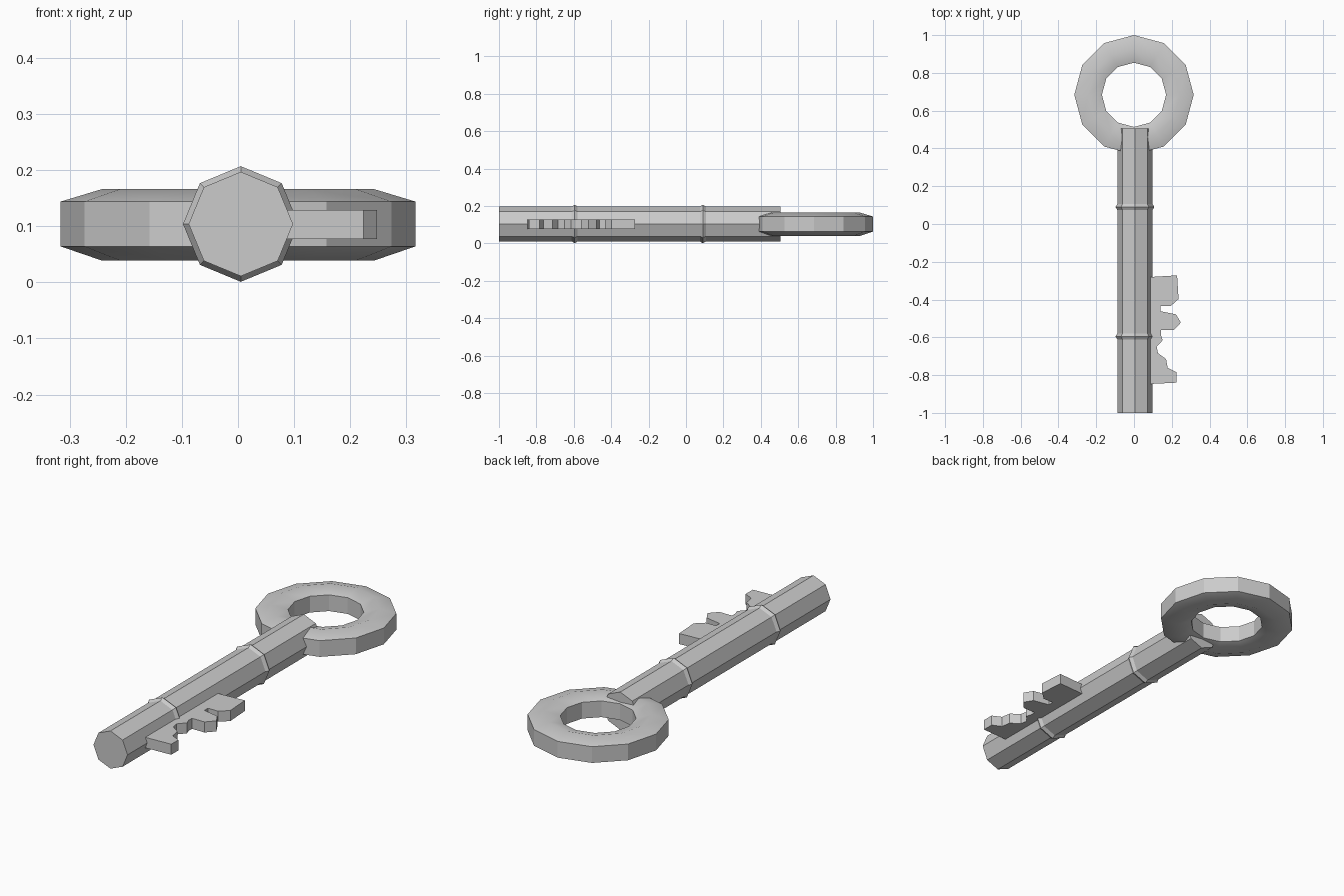
import bpy, bmesh, math
from mathutils import Vector

if "Cube" in bpy.data.objects:
    bpy.data.objects.remove(bpy.data.objects["Cube"])

CX, CZ = 0.005, 0.104      # shaft axis


def finish(name, bm):
    bmesh.ops.recalc_face_normals(bm, faces=bm.faces)
    mesh = bpy.data.meshes.new(name)
    bm.to_mesh(mesh)
    bm.free()
    obj = bpy.data.objects.new(name, mesh)
    bpy.context.collection.objects.link(obj)
    return obj


def loft(bm, rings, closed=False):
    """Bridge successive vertex rings with quads."""
    loops = [[bm.verts.new(p) for p in ring] for ring in rings]
    pairs = list(zip(loops, loops[1:] + loops[:1]))
    for a, b in pairs if closed else pairs[:-1]:
        for i in range(len(a)):
            j = (i + 1) % len(a)
            bm.faces.new((a[i], a[j], b[j], b[i]))
    return loops


def octagon(y, r):
    return [Vector((CX + r * math.cos(i * math.pi / 4), y,
                    CZ + r * math.sin(i * math.pi / 4))) for i in range(8)]


# Octagonal shaft with two slim raised collars
R, COLLAR = 0.093, 0.103
stations = [(-1.0, R)]
for y in (-0.595, 0.09):
    stations += [(y - 0.016, R), (y, COLLAR), (y + 0.016, R)]
stations.append((0.505, R))
bm = bmesh.new()
loops = loft(bm, [octagon(y, r) for y, r in stations])
bm.faces.new(loops[0])
bm.faces.new(loops[-1])
finish("shaft", bm)

# Twelve-sided bow ring with a six-sided cross-section
section = [(0.316, -0.04), (0.316, 0.04), (0.243, 0.062),
           (0.17, 0.04), (0.17, -0.04), (0.243, -0.065)]
bm = bmesh.new()
loft(bm, [[Vector((r * math.sin(i * math.pi / 6),
                   0.684 + r * math.cos(i * math.pi / 6), CZ + z))
           for i in range(12)] for r, z in section], closed=True)
bm.normal_update()
for f in bm.faces:
    f.smooth = abs(f.normal.z) > 0.5     # soft top and bottom, flat walls
finish("bow_ring", bm)

# Toothed bit: outline extruded through its thickness
outline = [(0.06, -0.28), (0.095, -0.28), (0.228, -0.272), (0.236, -0.397),
           (0.195, -0.434), (0.14, -0.434), (0.14, -0.462), (0.222, -0.478),
           (0.248, -0.522), (0.211, -0.562), (0.143, -0.562), (0.143, -0.588),
           (0.152, -0.615), (0.12, -0.65), (0.127, -0.684), (0.17, -0.715),
           (0.178, -0.762), (0.224, -0.784), (0.224, -0.84), (0.06, -0.848)]
bm = bmesh.new()
face = bm.faces.new([bm.verts.new((x, y, 0.077)) for x, y in outline])
ext = bmesh.ops.extrude_face_region(bm, geom=[face])
bmesh.ops.translate(bm, vec=(0, 0, 0.052),
                    verts=[v for v in ext["geom"] if isinstance(v, bmesh.types.BMVert)])
if not face.is_valid or len(bm.faces) < len(outline) + 2:
    bm.faces.new([v for v in bm.verts if abs(v.co.z - 0.077) < 1e-5])
finish("key_bit", bm)
